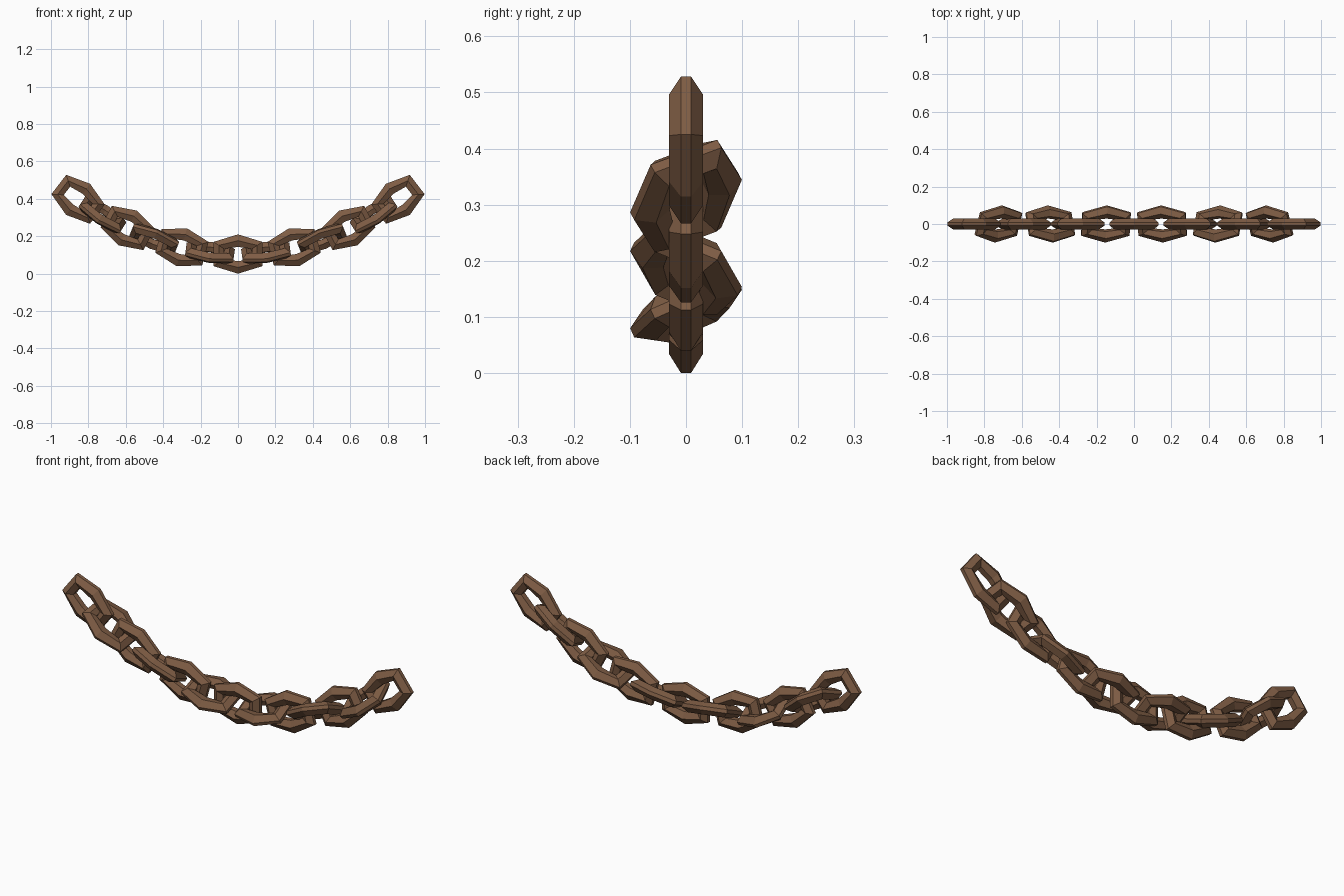
import bpy, bmesh, math
from mathutils import Vector

if "Cube" in bpy.data.objects:
    bpy.data.objects.remove(bpy.data.objects["Cube"])

mat = bpy.data.materials.new("rusty brown")
mat.diffuse_color = (0.21, 0.108, 0.058, 1)
mat.use_nodes = True
mat.node_tree.nodes["Principled BSDF"].inputs["Base Color"].default_value = mat.diffuse_color

# hexagonal link outline: (outer length, outer width, inner length, inner width)
CORNERS = [(0.13, 0.065, 0.075, 0.028), (0, 0.105, 0, 0.038), (-0.13, 0.065, -0.075, 0.028)]
CORNERS += [(-a, -b, -c, -d) for a, b, c, d in CORNERS]


def link(name, x, roll):
    """One faceted link on the sagging curve; roll turns it about the chain."""
    ang = math.atan(0.9 * x)
    centre = Vector((x, 0, 0.105 + 0.4 * x * x))
    t = Vector((math.cos(ang), 0, math.sin(ang)))
    up = Vector((-math.sin(ang), 0, math.cos(ang)))
    wide = up * math.cos(roll) + Vector((0, 1, 0)) * math.sin(roll)
    thick = t.cross(wide)
    bm = bmesh.new()
    rings = []
    for ol, ow, il, iw in CORNERS:
        section = []
        # six-sided section: narrow outer strip, wide middle, narrow inner strip
        for f, h in ((0, 0.009), (0.5, 0.03), (1, 0.014), (1, -0.014), (0.5, -0.03), (0, -0.009)):
            l, w = ol + (il - ol) * f, ow + (iw - ow) * f
            section.append(bm.verts.new(centre + t * l + wide * w + thick * h))
        rings.append(section)
    for i in range(6):
        a, b = rings[i], rings[(i + 1) % 6]
        for j in range(6):
            k = (j + 1) % 6
            bm.faces.new((a[j], a[k], b[k], b[j]))
    bmesh.ops.recalc_face_normals(bm, faces=bm.faces)
    me = bpy.data.meshes.new(name)
    bm.to_mesh(me)
    bm.free()
    me.materials.append(mat)
    bpy.context.collection.objects.link(bpy.data.objects.new(name, me))


# upright links alternate with tilted flat links, mirrored about the middle
XS = [0, 0.15, 0.30, 0.448, 0.59, 0.725, 0.855]
TILT = {1: 24, 3: -24, 5: 24}
for i, x in enumerate(XS):
    roll = math.radians(90 - TILT[i]) if i in TILT else 0
    kind = "flat_link" if i in TILT else "upright_link"
    for side, s in (("right", 1), ("left", -1)):
        if i or s > 0:
            link(f"{kind}_{side}_{i}" if i else "middle_link", s * x, roll)
